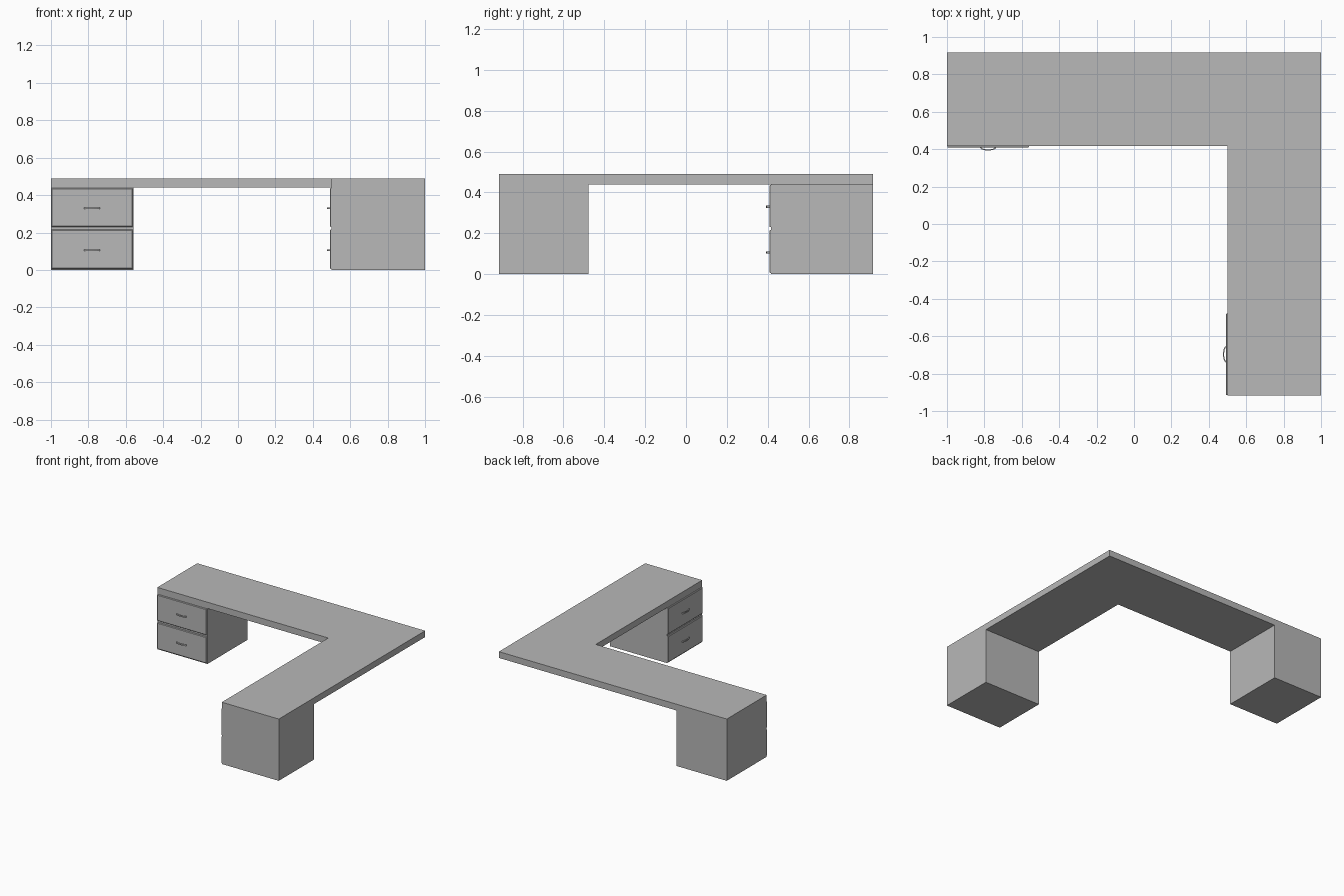
import bpy, bmesh, math
from mathutils import Matrix, Vector

cube = bpy.data.objects.get("Cube")
if cube:
    bpy.data.objects.remove(cube)

grey = bpy.data.materials.new("grey laminate")
grey.use_nodes = True
grey.diffuse_color = (0.48, 0.48, 0.48, 1)
grey.node_tree.nodes["Principled BSDF"].inputs["Base Color"].default_value = grey.diffuse_color

HALF_DEPTH = 0.917
TOP, UNDERSIDE = 0.49, 0.44
TOP_WIDTH = 0.5
PED_WIDTH = 0.44


def finish(name, bm, matrix=Matrix()):
    bmesh.ops.recalc_face_normals(bm, faces=bm.faces)
    mesh = bpy.data.meshes.new(name)
    bm.to_mesh(mesh)
    bm.free()
    mesh.materials.append(grey)
    obj = bpy.data.objects.new(name, mesh)
    obj.matrix_world = matrix
    bpy.context.collection.objects.link(obj)
    return obj


def prism(name, outline, z0, z1, matrix=Matrix()):
    """Extrude a flat outline upwards."""
    bm = bmesh.new()
    face = bm.faces.new([bm.verts.new((x, y, z0)) for x, y in outline])
    new = bmesh.ops.extrude_face_region(bm, geom=[face])["geom"]
    verts = [v for v in new if isinstance(v, bmesh.types.BMVert)]
    bmesh.ops.translate(bm, verts=verts, vec=(0, 0, z1 - z0))
    return finish(name, bm, matrix)


def rect(x0, x1, y0, y1):
    return [(x0, y0), (x1, y0), (x1, y1), (x0, y1)]


def drawer_front(name, z0, z1, matrix):
    """Thin panel whose front edges are chamfered."""
    w, depth, chamfer = PED_WIDTH / 2 - 0.002, 0.009, 0.004
    bm = bmesh.new()
    rings = []
    for y, inset in ((0, 0), (chamfer - depth, 0), (-depth, chamfer)):
        rings.append([bm.verts.new((x, y, z)) for x, z in
                      rect(-w + inset, w - inset, z0 + inset, z1 - inset)])
    for a, b in zip(rings, rings[1:]):
        for i in range(4):
            j = (i + 1) % 4
            bm.faces.new((a[i], a[j], b[j], b[i]))
    bm.faces.new(rings[0])
    bm.faces.new(rings[-1])
    finish(name, bm, matrix)


def handle(name, z, matrix):
    """Bowed bar pull."""
    steps = 10

    def arc(half, bow):
        return [(-half * math.cos(math.pi * i / steps),
                 -0.007 - bow * math.sin(math.pi * i / steps)) for i in range(steps + 1)]

    prism(name, arc(0.044, 0.017) + arc(0.036, 0.011)[::-1], z - 0.005, z + 0.005, matrix)


def pedestal(side, x, y, angle, depth):
    """Drawer unit with its front at local y = 0, facing local -y."""
    m = Matrix.Translation(Vector((x, y, 0))) @ Matrix.Rotation(angle, 4, "Z")
    w = PED_WIDTH / 2
    prism(side + "_pedestal", rect(-w, w, 0, depth), 0, UNDERSIDE, m)
    for level, z0, z1, grip in (("lower", 0.006, 0.215, 0.105), ("upper", 0.23, 0.437, 0.33)):
        drawer_front(f"{side}_{level}_drawer", z0, z1, m)
        handle(f"{side}_{level}_handle", grip, m)


# L-shaped worktop
inner_x, inner_y = 1 - TOP_WIDTH, HALF_DEPTH - TOP_WIDTH
prism("worktop", [(-1, HALF_DEPTH), (-1, inner_y), (inner_x, inner_y),
                  (inner_x, -HALF_DEPTH), (1, -HALF_DEPTH), (1, HALF_DEPTH)], UNDERSIDE, TOP)

# Drawer units at the two free ends
pedestal("right", -1 + PED_WIDTH / 2, inner_y, 0, TOP_WIDTH)
pedestal("left", inner_x, -HALF_DEPTH + PED_WIDTH / 2, -math.pi / 2, TOP_WIDTH)
